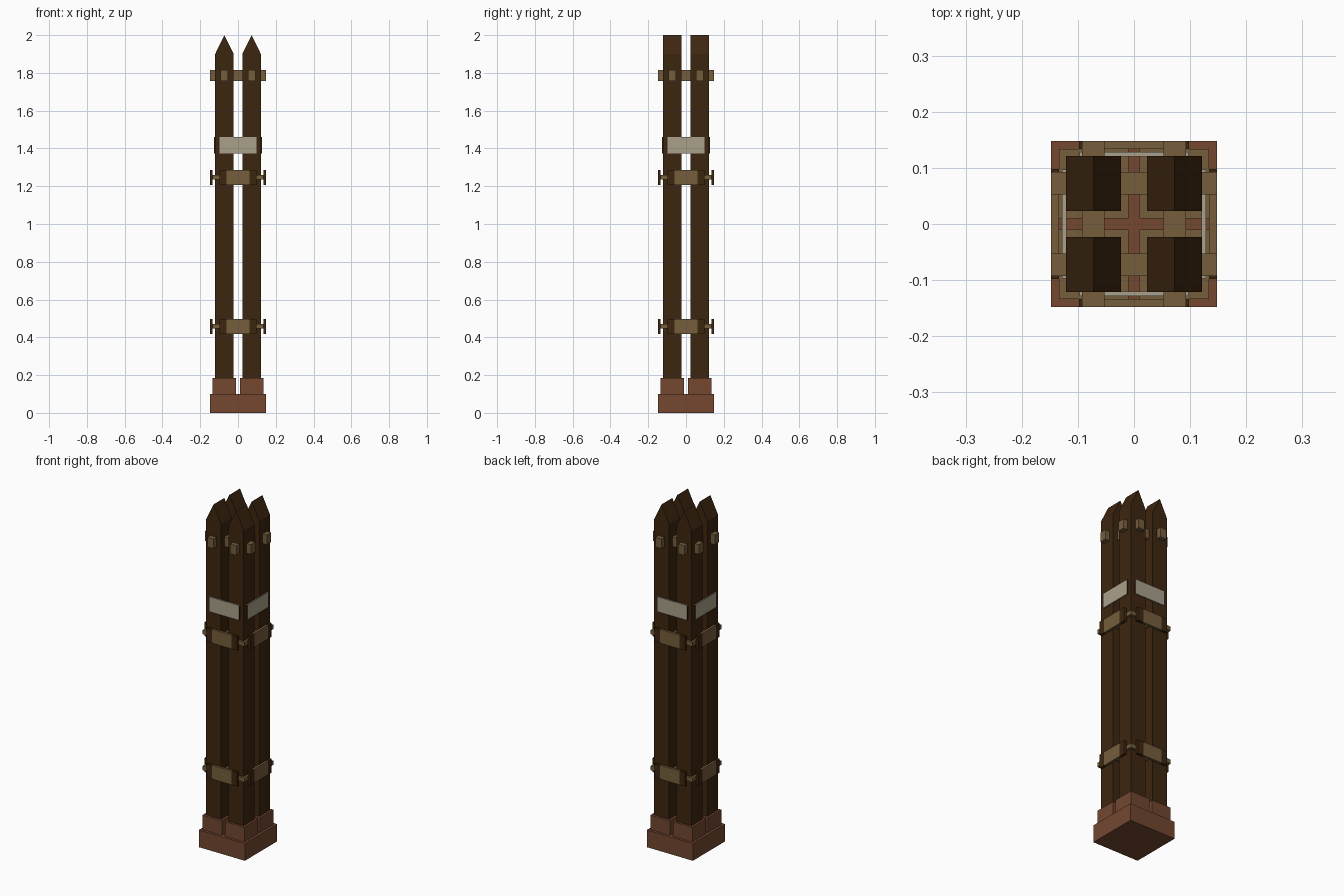
import bpy, bmesh
from mathutils import Matrix, Vector

cube = bpy.data.objects.get("Cube")
if cube:
    bpy.data.objects.remove(cube, do_unlink=True)


def material(name, rgb):
    m = bpy.data.materials.new(name)
    m.use_nodes = True
    m.diffuse_color = (*rgb, 1)
    m.node_tree.nodes["Principled BSDF"].inputs["Base Color"].default_value = (*rgb, 1)
    return m


DARK = material("dark wood", (0.046, 0.019, 0.005))
TAN = material("tan wood", (0.18, 0.112, 0.045))
RED = material("red brown stone", (0.172, 0.063, 0.03))
PALE = material("pale board", (0.40, 0.355, 0.26))


def add_box(name, lo, hi, *mats, turn=0):
    """Box between two corners, turned about z by quarter turns."""
    lo, hi = Vector(lo), Vector(hi)
    bm = bmesh.new()
    bmesh.ops.create_cube(bm, size=1)
    bmesh.ops.scale(bm, vec=hi - lo, verts=bm.verts)
    bmesh.ops.translate(bm, vec=(lo + hi) / 2, verts=bm.verts)
    return finish(name, bm, mats, turn)


def finish(name, bm, mats, turn=0):
    bm.normal_update()
    # a second material colours the two narrow ends
    if len(mats) > 1:
        for f in bm.faces:
            f.material_index = int(abs(f.normal.x) > 0.9)
    bm.transform(Matrix.Rotation(turn * 1.5707963, 4, "Z"))
    me = bpy.data.meshes.new(name)
    bm.to_mesh(me)
    bm.free()
    for m in mats:
        me.materials.append(m)
    ob = bpy.data.objects.new(name, me)
    bpy.context.collection.objects.link(ob)
    return ob


def add_post(name, cx, cy):
    """Square post with a ridged top, extruded from its front profile."""
    w, eave, top = 0.049, 1.9, 2.0
    profile = [(-w, 0.1), (w, 0.1), (w, eave), (0, top), (-w, eave)]
    bm = bmesh.new()
    face = bm.faces.new([bm.verts.new((cx + x, cy - w, z)) for x, z in profile])
    out = bmesh.ops.extrude_face_region(bm, geom=[face])
    moved = [g for g in out["geom"] if isinstance(g, bmesh.types.BMVert)]
    bmesh.ops.translate(bm, vec=(0, 2 * w, 0), verts=moved)
    bmesh.ops.recalc_face_normals(bm, faces=bm.faces)
    return finish(name, bm, [DARK])


OUT = 0.148     # outer reach of the base and fittings
MID = 0.072     # post centre line
LEVELS = {"lower": 0.458, "upper": 1.247}

# Base slab
add_box("base", (-OUT, -OUT, 0), (OUT, OUT, 0.1), RED)

# Four posts with footings and thin collars
for sx, side in ((-1, "right"), (1, "left")):
    for sy, end in ((-1, "front"), (1, "back")):
        tag = f"{end}_{side}"
        cx, cy = sx * MID, sy * MID
        r = 0.062
        add_post(f"post_{tag}", cx, cy)
        add_box(f"footing_{tag}", (cx - r, cy - r, 0.1), (cx + r, cy + r, 0.185), RED)
        for level, z in LEVELS.items():
            add_box(f"{level}_collar_{tag}", (cx - r, cy - r, z - 0.012),
                    (cx + r, cy + r, z + 0.012), TAN)

# Through beams near the top, crossing in both directions
for turn, axis in ((0, "cross"), (1, "long")):
    for s, side in ((-1, "first"), (1, "second")):
        c = s * (MID + 0.001)
        add_box(f"{axis}_beam_{side}", (-OUT, c - 0.02, 1.758),
                (OUT, c + 0.02, 1.814), TAN, turn=turn)

# Clamps and pale boards on each of the four sides
for turn, side in enumerate(("front", "left", "back", "right")):
    add_box(f"board_{side}", (-0.097, -0.128, 1.374), (0.097, -0.12, 1.46),
            PALE, DARK, turn=turn)
    for level, z in LEVELS.items():
        h = 0.04
        add_box(f"{level}_clamp_{side}", (-0.062, -OUT, z - h),
                (0.062, -0.134, z + h), TAN, turn=turn)
        for s in (-1, 1):
            x = sorted((s * 0.062, s * 0.098))
            add_box(f"{level}_clamp_end_{side}", (x[0], -OUT, z - h),
                    (x[1], -0.134, z + h), DARK, turn=turn)
